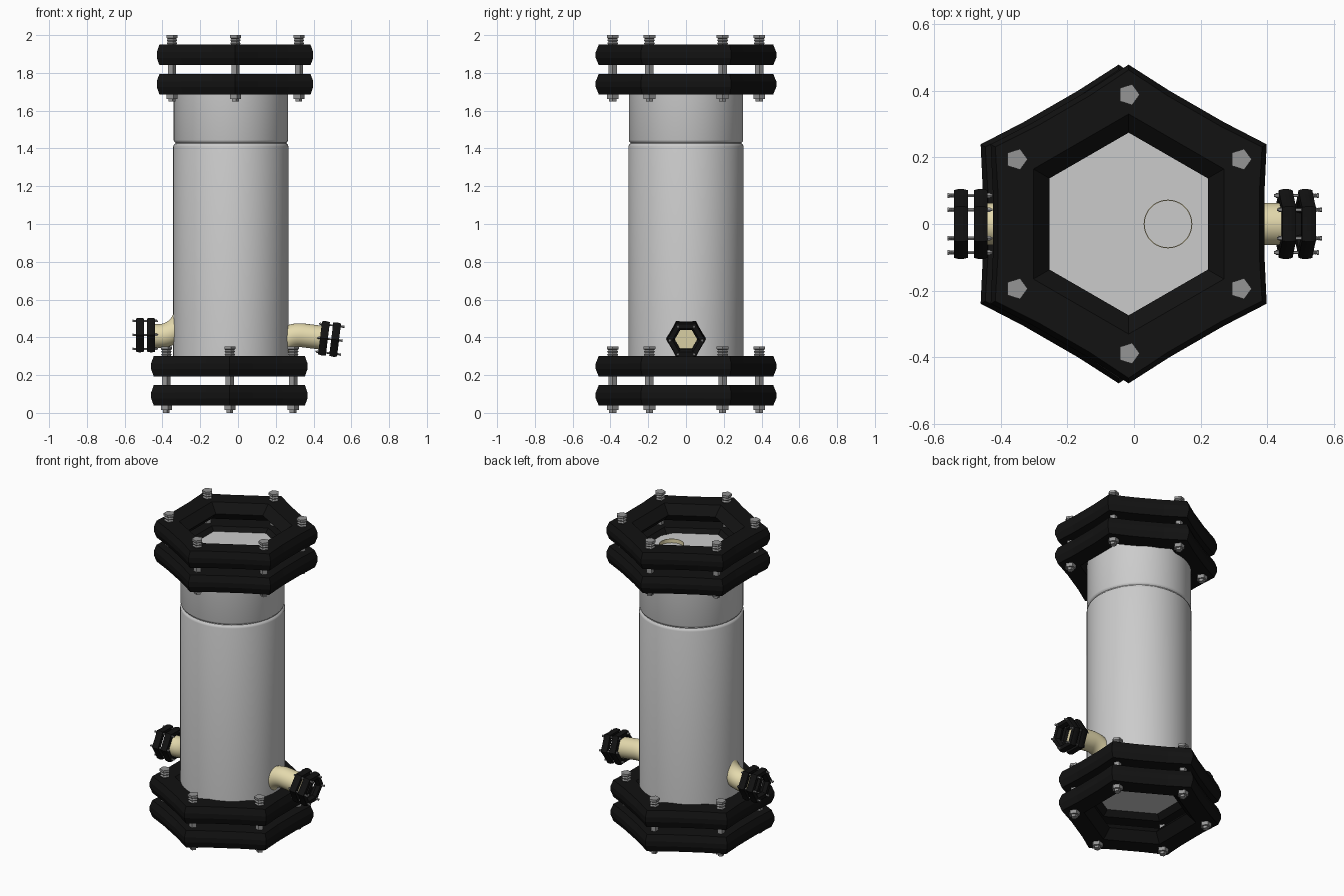
import bpy, bmesh
from math import sin, cos, pi, radians
from mathutils import Matrix, Vector

if "Cube" in bpy.data.objects:
    bpy.data.objects.remove(bpy.data.objects["Cube"])


def material(name, color):
    m = bpy.data.materials.new(name)
    m.diffuse_color = (*color, 1)
    m.use_nodes = True
    m.node_tree.nodes["Principled BSDF"].inputs["Base Color"].default_value = m.diffuse_color
    return m


BLACK = material("black_rubber", (0.006, 0.006, 0.006))
CREAM = material("cream_pipe", (0.78, 0.70, 0.42))
STEEL = material("bolt_steel", (0.30, 0.30, 0.30))


def finish(name, bm, mat=None, smooth=False):
    bmesh.ops.recalc_face_normals(bm, faces=bm.faces)
    me = bpy.data.meshes.new(name)
    bm.to_mesh(me)
    bm.free()
    ob = bpy.data.objects.new(name, me)
    bpy.context.collection.objects.link(ob)
    if mat:
        me.materials.append(mat)
    if smooth:
        bpy.ops.object.select_all(action='DESELECT')
        ob.select_set(True)
        bpy.context.view_layer.objects.active = ob
        bpy.ops.object.shade_smooth_by_angle(angle=radians(35))
    return ob


def skin(bm, rings, wrap=False, caps=True):
    """Bridge equal-length closed rings of points with quads."""
    vs = [[bm.verts.new(p) for p in ring] for ring in rings]
    n = len(vs[0])
    for i in range(len(vs) if wrap else len(vs) - 1):
        a, b = vs[i], vs[(i + 1) % len(vs)]
        for k in range(n):
            bm.faces.new((a[k], a[(k + 1) % n], b[(k + 1) % n], b[k]))
    if caps and not wrap:
        bm.faces.new(vs[0])
        bm.faces.new(vs[-1])


def lathe(bm, profile, segs, mat=Matrix(), caps=True):
    skin(bm, [[mat @ Vector((r * cos(2 * pi * k / segs), r * sin(2 * pi * k / segs), z))
               for k in range(segs)] for r, z in profile], caps=caps)


# One bolted joint: two six-sided rings clamped by six five-sided bolts
BOLT = [(.02, 0), (.02, .015), (.033, .015), (.033, .042), (.024, .042), (.024, .30),
        (.031, .308), (.024, .316), (.031, .324), (.024, .332), (.033, .338), (.033, .352)]


def flange_joint(name, mat):
    for label, zc in (("outer", .0925), ("inner", .247)):
        bm = bmesh.new()
        rings = []
        for k in range(6):
            for off, out in ((-17, .418), (0, .478), (17, .418)):
                a = radians(90 + 60 * k + off)
                hexa = cos(radians(30)) / cos(radians(30 - abs(off)))
                section = [(.274 * hexa, 0), (.33 * hexa, .054), (out - .016, .054),
                           (out, .015), (out, -.015), (out - .016, -.054), (.33 * hexa, -.054)]
                rings.append([mat @ Vector((r * cos(a), r * sin(a), zc + z)) for r, z in section])
        skin(bm, rings, wrap=True)
        finish(f"{name}_flange_{label}", bm, BLACK)
    bm = bmesh.new()
    for k in range(6):
        a = radians(30 + 60 * k)
        lathe(bm, BOLT, 5, mat @ Matrix.Translation((.388 * cos(a), .388 * sin(a), 0)))
    finish(f"{name}_bolts", bm, STEEL)


flange_joint("bottom", Matrix.Translation((-.046, 0, 0)))
flange_joint("top", Matrix.Translation((-.016, 0, 1.648)))
small = Matrix.Translation((0, 0, -.176))
size = Matrix.Diagonal((.22, .22, .385, 1))
flange_joint("left_port", Matrix.Translation((-.492, 0, .412))
             @ Matrix.Rotation(radians(-90), 4, 'Y') @ size @ small)
flange_joint("right_port", Matrix.Translation((.487, 0, .391))
             @ Matrix.Rotation(radians(97), 4, 'Y') @ size @ small)

# Vessel body and its upper section, with rounded lips at the seam
bm = bmesh.new()
lathe(bm, [(.305, .225), (.305, 1.41), (.302, 1.42), (.294, 1.427), (.294, 1.431),
           (.300, 1.436), (.303, 1.445), (.303, 1.77)], 64, Matrix.Translation((-.038, 0, 0)))
finish("vessel_body", bm, smooth=True)

# Open outlet rim standing on the top of the vessel
bm = bmesh.new()
lathe(bm, [(.070, 1.76), (.070, 1.795), (.073, 1.795), (.073, 1.76)], 40,
      Matrix.Translation((.102, 0, 0)), caps=False)
finish("top_outlet_rim", bm, CREAM, smooth=True)


# Side pipes: straight run from the port, then an elbow into the vessel
def elbow_pipe(name, start, heading, run, radius, sweep, tail, r=.063):
    def frame(a):
        return Vector((cos(a), 0, sin(a))), Vector((-sin(a), 0, cos(a)))
    a0 = radians(heading)
    d, n = frame(a0)
    p = Vector((start[0], 0, start[1]))
    path = [(p, a0)]
    centre = p + d * run + n * radius
    for i in range(15):
        a = a0 + radians(sweep) * i / 14
        path.append((centre - frame(a)[1] * radius, a))
    path.append((path[-1][0] + frame(path[-1][1])[0] * tail, path[-1][1]))
    bm = bmesh.new()
    skin(bm, [[q + r * (Vector((0, cos(t), 0)) + frame(a)[1] * sin(t))
               for t in (2 * pi * k / 32 for k in range(32))] for q, a in path])
    finish(name, bm, CREAM, smooth=True)


elbow_pipe("left_pipe", (-.465, .407), 0, .045, .145, 90, .1)
elbow_pipe("right_pipe", (.46, .396), 173, .12, .13, 97, .02)
